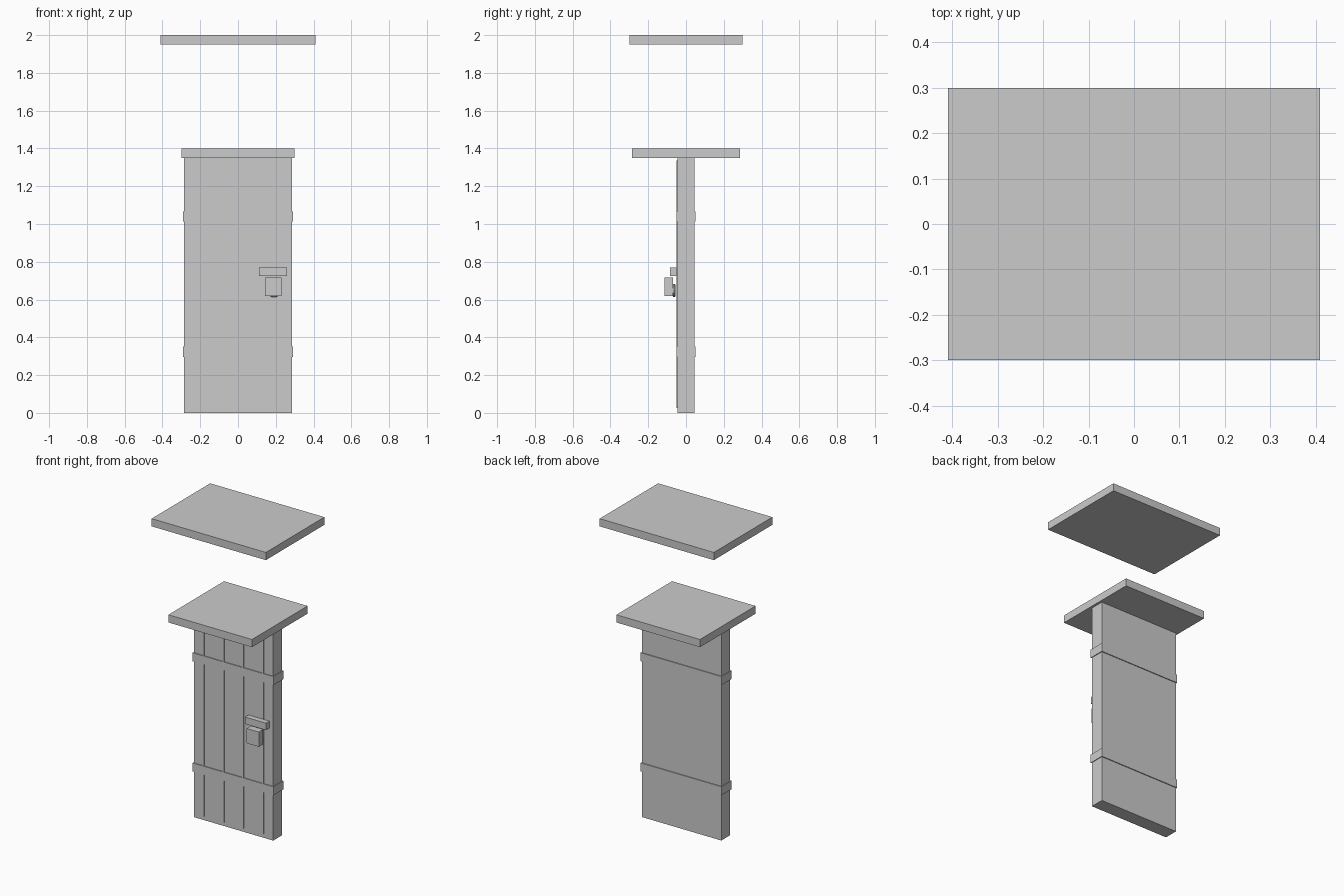
import bpy, math

if "Cube" in bpy.data.objects:
    bpy.data.objects.remove(bpy.data.objects["Cube"])


def box(name, x0, x1, y0, y1, z0, z1):
    bpy.ops.mesh.primitive_cube_add(
        size=1, location=((x0 + x1) / 2, (y0 + y1) / 2, (z0 + z1) / 2))
    ob = bpy.context.object
    ob.name = name
    ob.scale = (x1 - x0, y1 - y0, z1 - z0)
    bpy.ops.object.transform_apply(location=False, rotation=False, scale=True)
    return ob


# Floating roof slab and lintel slab
box("roof_slab", -0.41, 0.41, -0.30, 0.30, 1.95, 2.0)
box("lintel_slab", -0.30, 0.30, -0.285, 0.285, 1.35, 1.40)

# Door panel
box("door_panel", -0.285, 0.285, -0.046, 0.045, 0.0, 1.36)

# Thin plank strips on the front
for i in range(4):
    x = -0.2125 + i * 0.1417
    box(f"plank_strip_{i + 1}", x - 0.005, x + 0.005, -0.051, -0.04, 0.025, 1.335)

# Bands wrapping the door
for name, z in (("lower_band", 0.297), ("upper_band", 1.012)):
    box(name, -0.29, 0.29, -0.0515, 0.0505, z, z + 0.055)

# Latch bar and lock
box("latch_bar", 0.11, 0.26, -0.085, -0.05, 0.725, 0.77)
box("lock_body", 0.143, 0.23, -0.115, -0.07, 0.62, 0.716)

# Small ring behind the lock
bpy.ops.mesh.primitive_torus_add(
    major_segments=16, minor_segments=8, major_radius=0.028, minor_radius=0.008,
    location=(0.19, -0.063, 0.648), rotation=(math.pi / 2, 0, 0))
bpy.context.object.name = "lock_ring"
